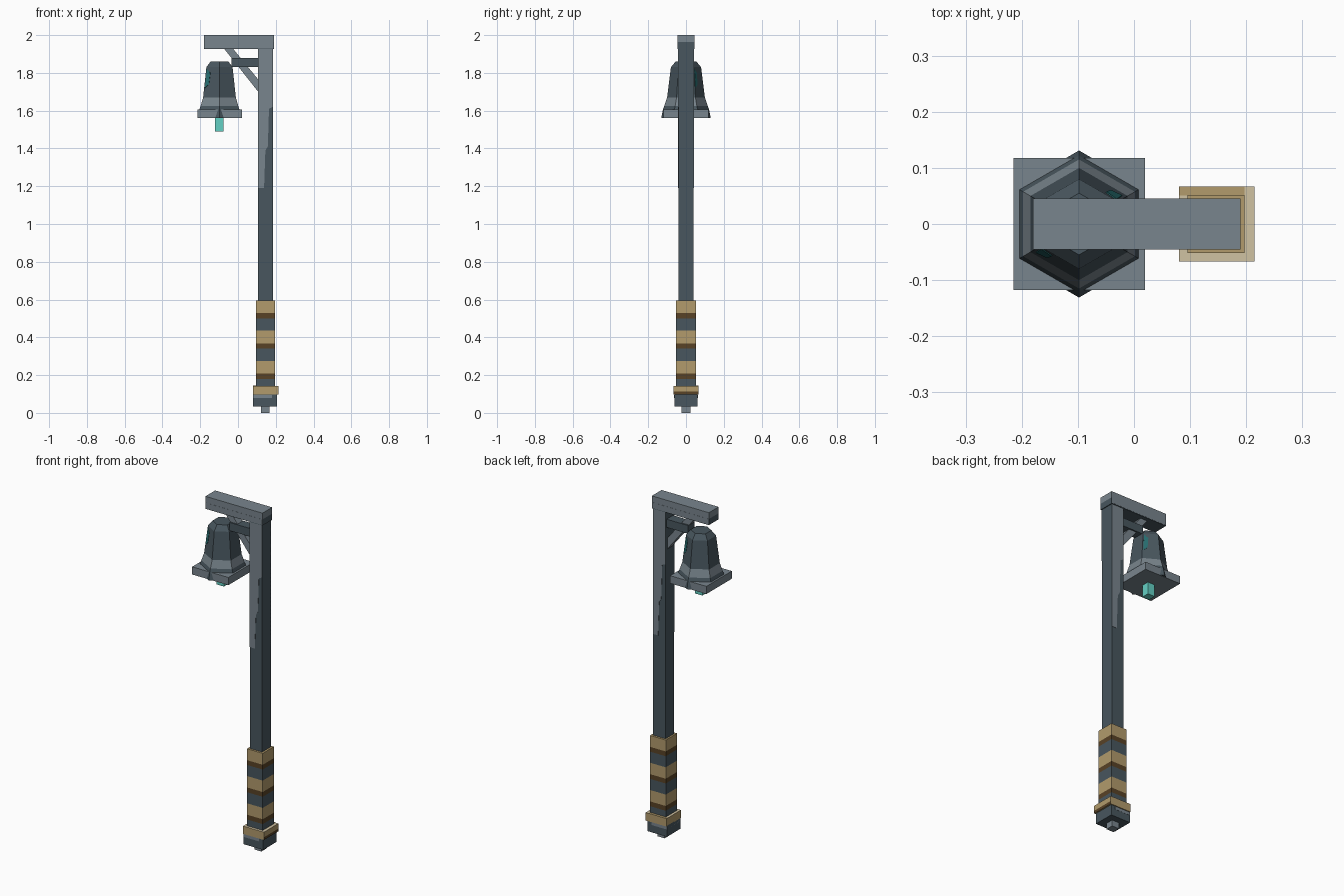
import bpy
import bmesh
from math import sin, cos, radians
from mathutils import Vector, Matrix

cube = bpy.data.objects.get("Cube")
if cube:
    bpy.data.objects.remove(cube, do_unlink=True)


def material(name, r, g, b):
    """Flat material from display values 0-255, stored as linear."""
    lin = [((v / 255 + 0.055) / 1.055) ** 2.4 for v in (r, g, b)] + [1]
    m = bpy.data.materials.new(name)
    m.use_nodes = True
    m.diffuse_color = lin
    bsdf = next(n for n in m.node_tree.nodes if n.type == "BSDF_PRINCIPLED")
    bsdf.inputs["Base Color"].default_value = lin
    return m


DARK = material("dark slate", 72, 86, 94)
LIGHT = material("worn slate", 121, 133, 141)
TAN = material("tan wrap", 178, 155, 108)
PALE = material("pale tan", 208, 194, 162)
BROWN = material("brown wrap", 88, 66, 38)
CYAN = material("cyan glow", 100, 208, 196)
TEAL = material("dull teal", 40, 112, 114)


def make(name, bm, mats):
    bmesh.ops.recalc_face_normals(bm, faces=bm.faces)
    mesh = bpy.data.meshes.new(name)
    bm.to_mesh(mesh)
    bm.free()
    for m in mats:
        mesh.materials.append(m)
    ob = bpy.data.objects.new(name, mesh)
    bpy.context.collection.objects.link(ob)
    return ob


def loft(name, rings, layer_mats):
    """Closed skin over rings of points, one material per layer."""
    mats = list(dict.fromkeys(layer_mats))
    ids = [mats.index(m) for m in layer_mats]
    bm = bmesh.new()
    loops = [[bm.verts.new(p) for p in ring] for ring in rings]
    n = len(loops[0])
    for i, (a, b) in enumerate(zip(loops, loops[1:])):
        for k in range(n):
            j = (k + 1) % n
            bm.faces.new((a[k], a[j], b[j], b[k])).material_index = ids[i]
    bm.faces.new(loops[0]).material_index = ids[0]
    bm.faces.new(loops[-1]).material_index = ids[-1]
    return make(name, bm, mats)


def stack(name, x0, x1, half_y, levels, layer_mats):
    """Box standing on z, cut into coloured layers."""
    rings = [[(x0, -half_y, z), (x1, -half_y, z), (x1, half_y, z), (x0, half_y, z)]
             for z in levels]
    return loft(name, rings, layer_mats)


def prism(name, points, offset, mat):
    """Polygon extruded by an offset vector."""
    base = [Vector(p) for p in points]
    return loft(name, [base, [p + Vector(offset) for p in base]], [mat])


# Post and handle end
POST_X = 0.145
stack("post", 0.105, 0.185, 0.04, [0.55, 1.93], [DARK])
stack("pommel_tip", 0.122, 0.168, 0.023, [0, 0.04], [LIGHT])
stack("pommel", 0.08, 0.207, 0.062, [0.035, 0.1], [DARK])
stack("pommel_wear", 0.08, 0.18, 0.063, [0.078, 0.095], [LIGHT])

# Striped grip: three repeats of dark, brown and tan
levels, bands = [0.13], []
for top in (0.275, 0.435, 0.595):
    levels += [top - 0.095, top - 0.067, top]
    bands += [DARK, BROWN, TAN]
stack("grip", 0.095, 0.197, 0.052, levels, bands)

# Collar, pale on its top and brown along the lower outer side
collar = stack("collar", 0.08, 0.215, 0.067, [0.097, 0.113, 0.143], [TAN, TAN])
collar.data.materials.append(PALE)
collar.data.materials.append(BROWN)
for f in collar.data.polygons:
    if f.normal.z > 0.9:
        f.material_index = 1
    elif f.normal.x > 0.9 and f.center.z < 0.11:
        f.material_index = 2
stack("collar_back_edge", 0.08, 0.197, 0.008, [0.142, 0.144], [TAN]).location.y = 0.059

# Worn patches, front and turned round to the back of the post
outline = [(0.105, 1.19), (0.138, 1.19), (0.145, 1.39), (0.158, 1.41),
           (0.164, 1.61), (0.185, 1.62), (0.185, 1.93), (0.105, 1.93)]
for side, angle in (("front", 0), ("back", 180)):
    turn = Matrix.Rotation(radians(angle), 3, "Z")
    axis = Vector((POST_X, 0, 0))
    pts = [turn @ (Vector((x, -0.0415, z)) - axis) + axis for x, z in outline]
    prism("post_wear_" + side, pts, turn @ Vector((0, 0.0025, 0)), LIGHT)

# Top beam and braces
stack("beam", -0.18, 0.19, 0.045, [1.927, 1.963, 2.0], [DARK, LIGHT])
stack("beam_lower_wear", -0.179, 0.189, 0.0458, [1.93, 1.963], [LIGHT])
stack("cross_strut", -0.035, 0.11, 0.03, [1.832, 1.88], [DARK])
prism("diagonal_brace", [(-0.075, -0.022, 1.93), (-0.028, -0.022, 1.93),
                         (0.107, -0.022, 1.765), (0.107, -0.022, 1.7)],
      (0, 0.044, 0), LIGHT)

# Hexagonal bell on a square rim
BELL_X = -0.098


def bell_corner(r, z, angle):
    a = radians(angle)
    return Vector((BELL_X + r * cos(a), r * sin(a), z))


profile = [(0.131, 1.562), (0.122, 1.607), (0.115, 1.625), (0.1, 1.67),
           (0.08, 1.83), (0.055, 1.86)]
loft("bell", [[bell_corner(r, z, 30 + 60 * k) for k in range(6)] for r, z in profile],
     [DARK, DARK, LIGHT, DARK, DARK])
stack("bell_rim", -0.215, 0.02, 0.118, [1.56, 1.605], [LIGHT])
stack("clapper", -0.122, -0.076, 0.023, [1.49, 1.57], [CYAN])

# Teal stains on two opposite bell faces
for name, start in (("back", 30), ("front", 210)):
    pts = []
    for z, t in ((1.72, 0.06), (1.74, 0.3), (1.8, 0.34), (1.82, 0.06)):
        r = 0.1 - 0.02 * (z - 1.67) / 0.16
        pts.append(bell_corner(r, z, start).lerp(bell_corner(r, z, start + 60), t))
    out = Vector((cos(radians(start + 30)), sin(radians(start + 30)), 0.11)) * 0.002
    prism("bell_stain_" + name, [p - out for p in pts], out * 2, TEAL)
